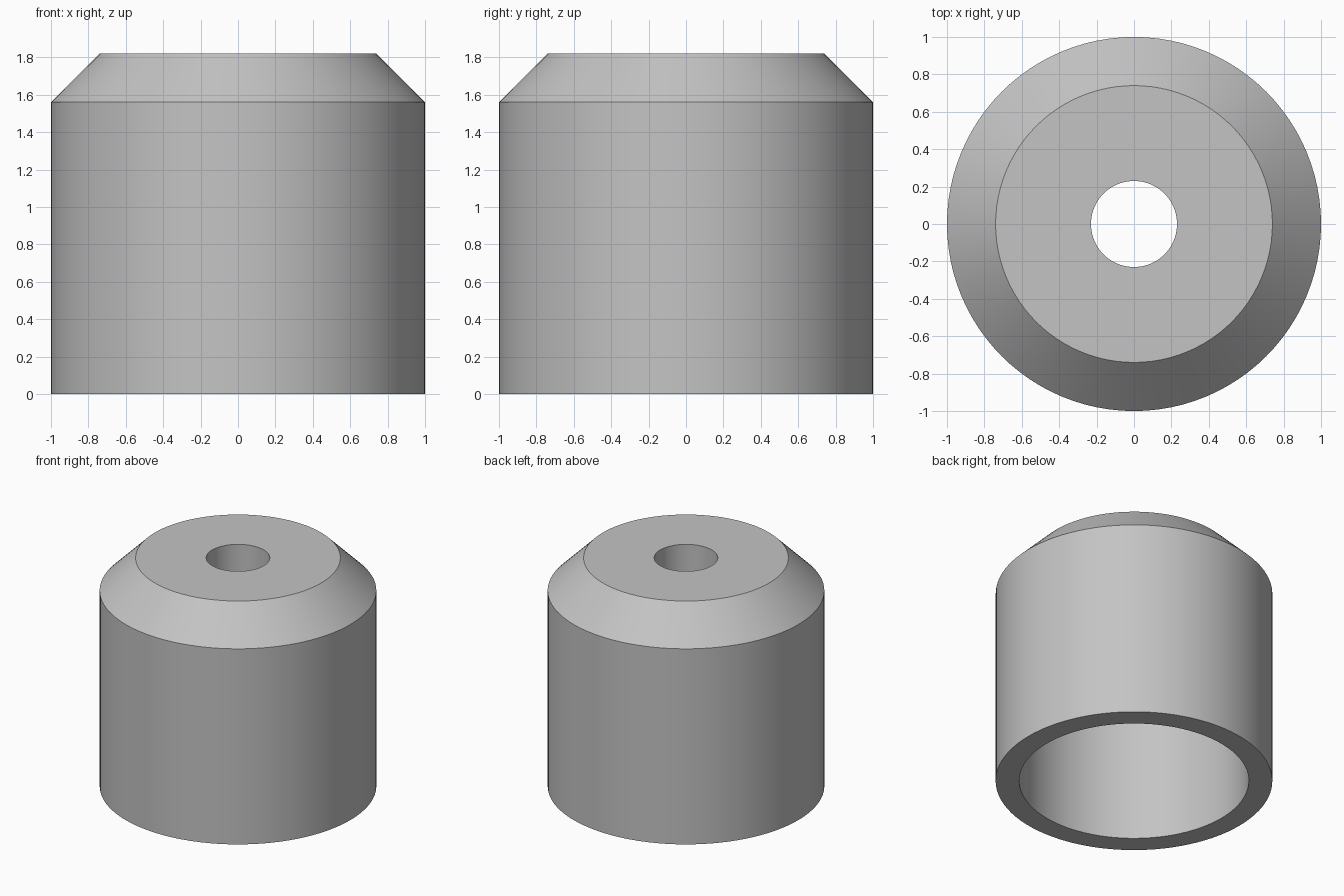
import bpy
import bmesh
from math import radians, tau
from mathutils import Matrix

SEGMENTS = 96

cube = bpy.data.objects.get("Cube")
if cube:
    bpy.data.objects.remove(cube, do_unlink=True)

# Single grey finish
grey = bpy.data.materials.new("light_grey")
grey.use_nodes = True
colour = (0.55, 0.55, 0.55, 1)
grey.diffuse_color = colour
grey.node_tree.nodes["Principled BSDF"].inputs["Base Color"].default_value = colour


def lathe(name, profile):
    """Revolve a closed (radius, height) profile around the z axis."""
    bm = bmesh.new()
    verts = [bm.verts.new((r, 0, z)) for r, z in profile]
    edges = [bm.edges.new((v, verts[(i + 1) % len(verts)])) for i, v in enumerate(verts)]
    bmesh.ops.spin(bm, geom=verts + edges, axis=(0, 0, 1), cent=(0, 0, 0),
                   angle=tau, steps=SEGMENTS, use_merge=True)
    bmesh.ops.remove_doubles(bm, verts=bm.verts, dist=0.0001)
    bmesh.ops.recalc_face_normals(bm, faces=bm.faces)
    mesh = bpy.data.meshes.new(name)
    bm.to_mesh(mesh)
    bm.free()
    obj = bpy.data.objects.new(name, mesh)
    bpy.context.collection.objects.link(obj)
    mesh.materials.append(grey)
    bpy.ops.object.select_all(action="DESELECT")
    obj.select_set(True)
    bpy.context.view_layer.objects.active = obj
    bpy.ops.object.shade_smooth_by_angle(angle=radians(30))
    return obj


# Chamfered cap: wide bore from below, narrow hole through the top
OUTER, TOP, BORE, HOLE = 1.0, 0.74, 0.83, 0.23
SHOULDER, HEIGHT, BORE_DEPTH = 1.56, 1.82, 1.42
lathe("chamfered_cap", [
    (BORE, 0), (OUTER, 0), (OUTER, SHOULDER), (TOP, HEIGHT),
    (HOLE, HEIGHT), (HOLE, BORE_DEPTH), (BORE, BORE_DEPTH),
])
